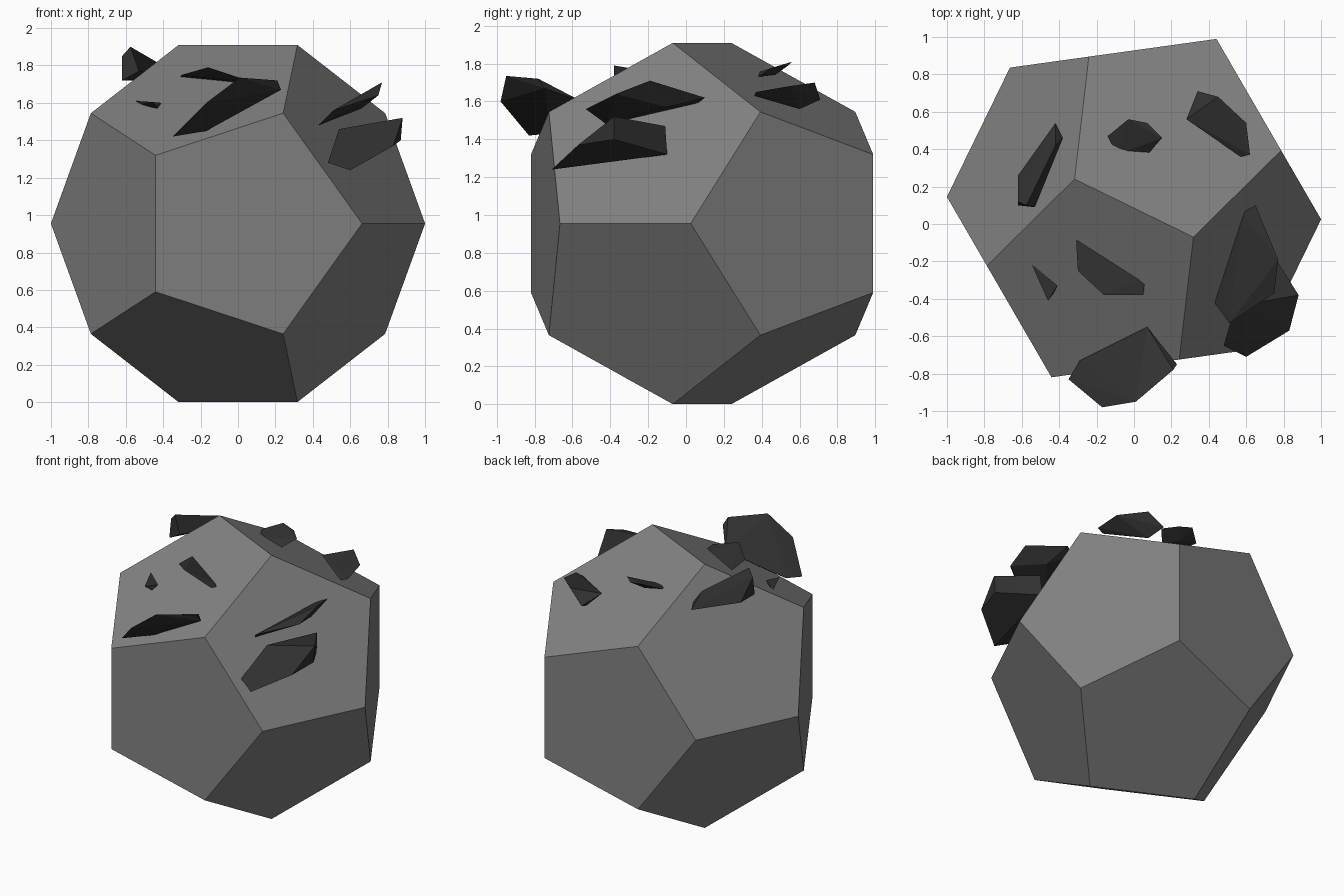
import bpy, bmesh, math
from mathutils import Matrix

if "Cube" in bpy.data.objects:
    bpy.data.objects.remove(bpy.data.objects["Cube"])


def material(name, value):
    m = bpy.data.materials.new(name)
    m.diffuse_color = (value, value, value, 1)
    m.use_nodes = True
    m.node_tree.nodes["Principled BSDF"].inputs["Base Color"].default_value = m.diffuse_color
    return m


grey = material("mid grey stone", 0.22)
dark = material("dark stone", 0.03)


def hull(name, points, mat):
    """Flat-faced convex solid around a few corner points."""
    bm = bmesh.new()
    for p in points:
        bm.verts.new(p)
    res = bmesh.ops.convex_hull(bm, input=bm.verts)
    junk = {v for v in res["geom_interior"] + res["geom_unused"]
            if isinstance(v, bmesh.types.BMVert)}
    bmesh.ops.delete(bm, geom=list(junk), context='VERTS')
    bmesh.ops.dissolve_limit(bm, angle_limit=math.radians(2), verts=bm.verts, edges=bm.edges)
    bmesh.ops.recalc_face_normals(bm, faces=bm.faces)
    me = bpy.data.meshes.new(name)
    bm.to_mesh(me)
    bm.free()
    me.materials.append(mat)
    ob = bpy.data.objects.new(name, me)
    bpy.context.collection.objects.link(ob)
    return ob


# Main boulder: slightly stretched dodecahedron resting on an edge
phi = (1 + 5 ** 0.5) / 2
corners = [(x, y, z) for x in (-1, 1) for y in (-1, 1) for z in (-1, 1)]
for a in (-1 / phi, 1 / phi):
    for b in (-phi, phi):
        corners += [(a, 0, b), (b, a, 0), (0, b, a)]
boulder = hull("boulder", corners, grey)
boulder.data.transform(Matrix.Translation((0, 0.085, 0.955))
                       @ Matrix.Rotation(math.radians(-26), 4, 'Z')
                       @ Matrix.Diagonal((0.572, 0.622, 0.59, 1)))

# Rock shards scattered over the upper faces
hull("front_shard", [(-.35, -.83, 1.42), (-.29, -.73, 1.43), (.07, -.55, 1.6), (.23, -.75, 1.67),
                     (.21, -.78, 1.72), (.01, -.95, 1.735), (-.17, -.98, 1.6), (-.17, -.72, 1.45)], dark)
hull("right_upper_shard", [(.43, -.42, 1.48), (.51, -.53, 1.56), (.75, -.37, 1.64), (.77, -.19, 1.71),
                           (.65, .1, 1.62), (.58, .06, 1.59), (.66, -.1, 1.57)], dark)
hull("right_lower_shard", [(.48, -.65, 1.28), (.6, -.71, 1.24), (.83, -.57, 1.37), (.88, -.38, 1.52),
                           (.71, -.11, 1.47), (.7, -.1, 1.32), (.54, -.44, 1.46), (.87, -.38, 1.4)], dark)
hull("top_shard", [(-.31, -.08, 1.74), (-.3, -.25, 1.75), (-.16, -.38, 1.79), (.05, -.38, 1.72),
                   (.06, -.28, 1.7), (-.07, -.3, 1.72)], dark)
hull("small_shard", [(-.55, -.21, 1.61), (-.41, -.33, 1.6), (-.46, -.41, 1.605),
                     (-.43, -.37, 1.57), (-.53, -.23, 1.59)], dark)
hull("left_shard", [(-.42, .54, 1.72), (-.38, .46, 1.74), (-.53, .09, 1.77), (-.575, .1, 1.9),
                    (-.62, .1, 1.72), (-.62, .12, 1.85), (-.62, .26, 1.72), (-.42, .42, 1.81)], dark)
hull("back_shard", [(-.14, .47, 1.77), (-.03, .56, 1.81), (.07, .54, 1.79), (.15, .46, 1.78),
                    (.08, .38, 1.73), (-.09, .37, 1.75), (0, .47, 1.74)], dark)
hull("back_right_shard", [(.62, .37, 1.65), (.57, .36, 1.63), (.28, .56, 1.66), (.34, .71, 1.61),
                          (.45, .68, 1.7), (.6, .54, 1.68), (.38, .6, 1.56)], dark)
